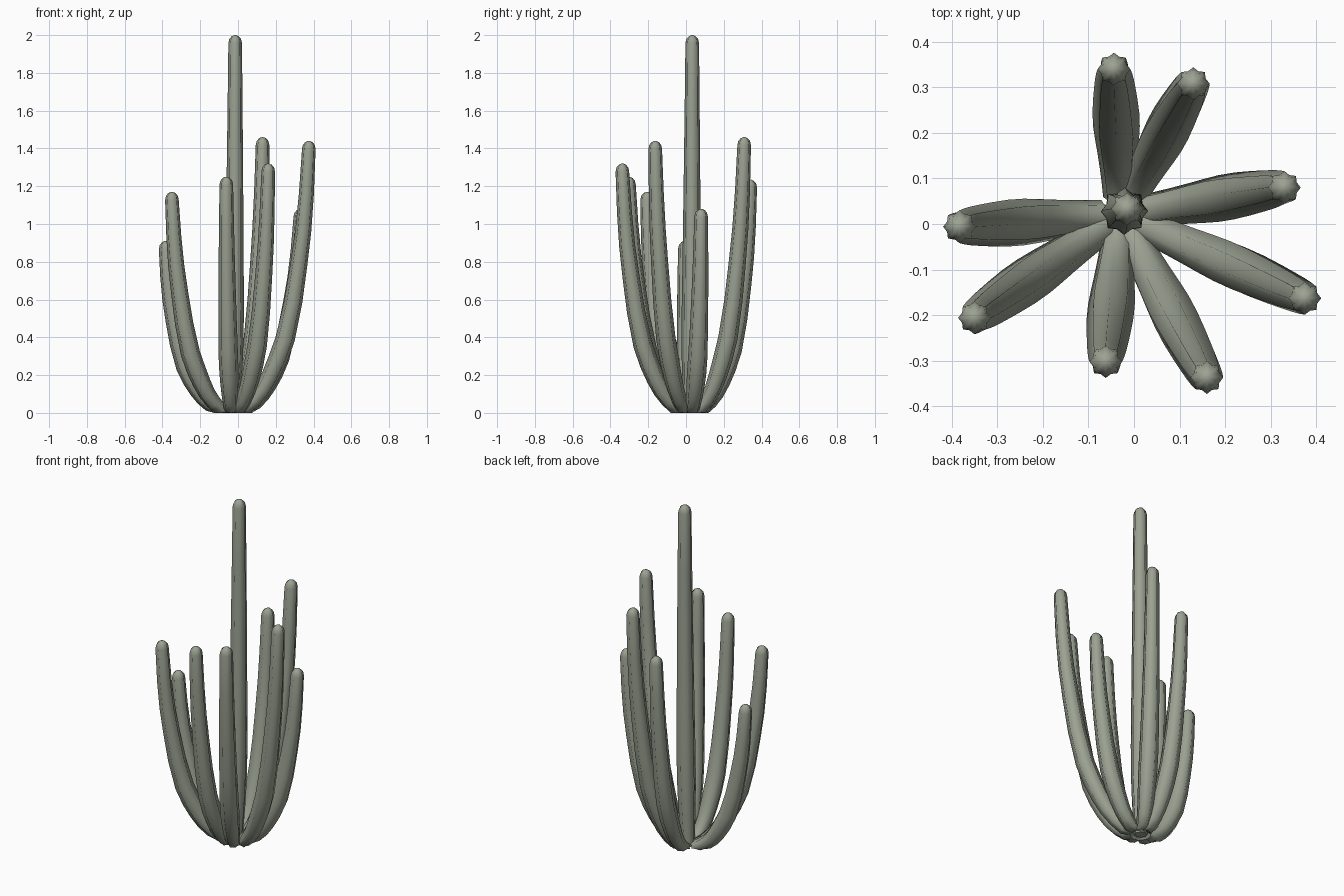
import bpy, bmesh, math
from mathutils import Vector

if "Cube" in bpy.data.objects:
    bpy.data.objects.remove(bpy.data.objects["Cube"])

green = bpy.data.materials.new("dusty green")
green.diffuse_color = (0.33, 0.36, 0.29, 1)
green.use_nodes = True
green.node_tree.nodes["Principled BSDF"].inputs["Base Color"].default_value = green.diffuse_color

RIBS = 8
HUB = Vector((-0.03, 0.02, 0))
# arm curve: height fraction, outward fraction
CURVE = [(0, 0), (.02, .12), (.05, .235), (.09, .35), (.14, .45), (.2, .55), (.28, .66),
         (.42, .775), (.56, .855), (.69, .92), (.83, .965), (1, 1)]


def girth(t):
    """Stem radius: narrow foot, full lower body, slim top."""
    if t < .25:
        return .036 + .016 * math.sin(t / .25 * math.pi / 2)
    return .052 - .016 * (t - .25) / .75


def stem(name, foot, tip, height):
    """Ribbed tube that bends from foot to tip and closes in a dome."""
    cap = .042
    path = [Vector((foot.x + (tip[0] - foot.x) * s, foot.y + (tip[1] - foot.y) * s,
                    (height - cap) * t)) for t, s in CURVE]
    rings = []
    for i, p in enumerate(path):
        d = path[min(i + 1, len(path) - 1)] - path[max(i - 1, 0)]
        rings.append((p, d.normalized(), girth(CURVE[i][0])))
    top = rings[-1]
    up = Vector((0, 0, 1))
    for a in (30, 58, 78):                       # dome rings
        a = math.radians(a)
        rings.append((top[0] + up * cap * math.sin(a), up, top[2] * math.cos(a)))

    bm = bmesh.new()
    loops = []
    for p, d, r in rings:
        turn = up.rotation_difference(d)
        loop = []
        for k in range(RIBS * 2):
            a = math.pi * k / RIBS
            rr = r * (1 if k % 2 == 0 else .82)  # ridge and groove
            v = p + turn @ Vector((rr * math.cos(a), rr * math.sin(a), 0))
            v.z = max(v.z, 0)
            loop.append(bm.verts.new(v))
        loops.append(loop)
    n = RIBS * 2
    for lo, hi in zip(loops, loops[1:]):
        for k in range(n):
            bm.faces.new((lo[k], lo[(k + 1) % n], hi[(k + 1) % n], hi[k]))
    apex = bm.verts.new((tip[0], tip[1], height))
    for k in range(n):
        bm.faces.new((loops[-1][k], loops[-1][(k + 1) % n], apex))
    bm.faces.new(loops[0][::-1])
    for f in bm.faces:
        f.smooth = len(f.verts) < 5
    me = bpy.data.meshes.new(name)
    bm.to_mesh(me)
    bm.free()
    me.materials.append(green)
    bpy.context.collection.objects.link(bpy.data.objects.new(name, me))


# central stem
stem("main_stem", HUB, (-.015, .033), 2.0)

# ring of curved arms: tip x, tip y, height
ARMS = [(.375, -.163, 1.44), (.33, .08, 1.08), (.13, .308, 1.46), (-.044, .34, 1.235),
        (-.383, -.006, .91), (-.35, -.206, 1.17), (-.062, -.302, 1.25), (.16, -.337, 1.32)]
for i, (x, y, h) in enumerate(ARMS):
    out = (Vector((x, y, 0)) - HUB).normalized()
    stem(f"arm_{i + 1}", HUB + out * .04, (x, y), h)
